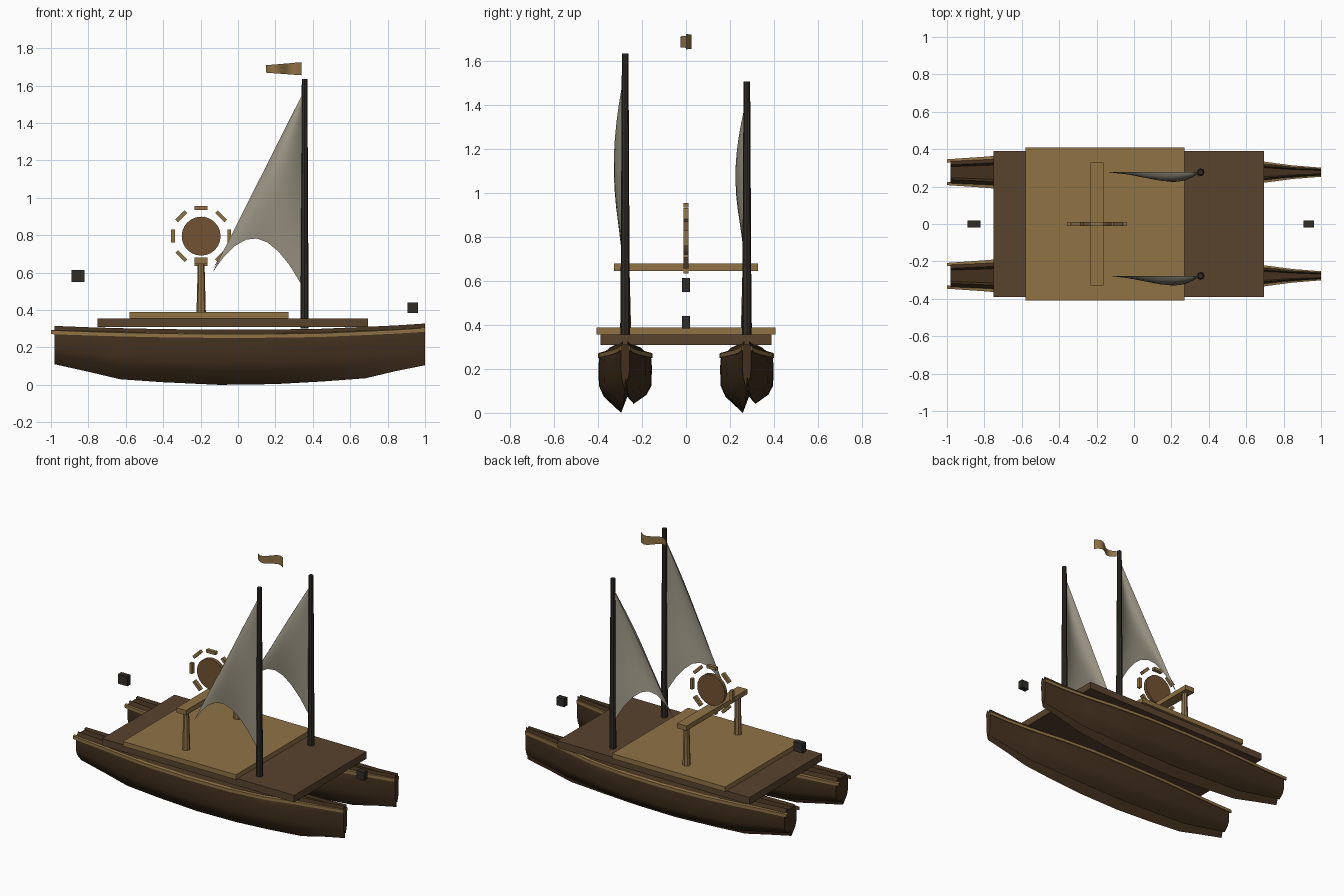
import bpy, bmesh, math
from mathutils import Matrix, Vector

if "Cube" in bpy.data.objects:
    bpy.data.objects.remove(bpy.data.objects["Cube"])


def mat(name, col):
    m = bpy.data.materials.new(name)
    m.diffuse_color = (*col, 1)
    m.use_nodes = True
    m.node_tree.nodes["Principled BSDF"].inputs["Base Color"].default_value = m.diffuse_color
    return m


HULL = mat("hull_wood", (0.055, 0.03, 0.013))
DECK = mat("deck_wood", (0.10, 0.056, 0.027))
TAN = mat("tan_wood", (0.28, 0.17, 0.06))
DISC = mat("disc_wood", (0.17, 0.085, 0.032))
DARK = mat("dark_wood", (0.03, 0.025, 0.02))
CLOTH = mat("sail_cloth", (0.33, 0.30, 0.23))


def finish(bm, name, material, smooth=None, closed=True):
    if closed:
        bmesh.ops.recalc_face_normals(bm, faces=bm.faces[:])
    me = bpy.data.meshes.new(name)
    bm.to_mesh(me)
    bm.free()
    me.materials.append(material)
    ob = bpy.data.objects.new(name, me)
    bpy.context.collection.objects.link(ob)
    if smooth:
        bpy.ops.object.select_all(action='DESELECT')
        ob.select_set(True)
        bpy.context.view_layer.objects.active = ob
        bpy.ops.object.shade_smooth_by_angle(angle=math.radians(smooth))
    return ob


def box(name, lo, hi, material, rot=None):
    bm = bmesh.new()
    lo, hi = Vector(lo), Vector(hi)
    bmesh.ops.create_cube(bm, size=1, matrix=Matrix.Translation((lo + hi) / 2)
                          @ (rot or Matrix()) @ Matrix.Diagonal((*(hi - lo), 1)))
    return finish(bm, name, material)


def cone(name, base, r1, r2, h, material, sides=8, rot=None):
    # Tapered cylinder standing on base (or centred there when rotated)
    bm = bmesh.new()
    off = Vector((0, 0, 0 if rot else h / 2))
    bmesh.ops.create_cone(bm, cap_ends=True, segments=sides, radius1=r1, radius2=r2, depth=h,
                          matrix=Matrix.Translation(Vector(base) + off) @ (rot or Matrix()))
    return finish(bm, name, material, 40)


def loft(name, rings, material, smooth=None):
    # Skin closed rings and cap both ends
    bm = bmesh.new()
    rows = [[bm.verts.new(p) for p in r] for r in rings]
    n = len(rows[0])
    for a, b in zip(rows, rows[1:]):
        for i in range(n):
            j = (i + 1) % n
            bm.faces.new((a[i], a[j], b[j], b[i]))
    bm.faces.new(rows[0])
    bm.faces.new(rows[-1])
    return finish(bm, name, material, smooth)


def grid(name, f, nu, nv, material):
    # Open surface sampled from f(u, v)
    bm = bmesh.new()
    rows = [[bm.verts.new(f(i / nu, j / nv)) for j in range(nv + 1)] for i in range(nu + 1)]
    for a, b in zip(rows, rows[1:]):
        for j in range(nv):
            bm.faces.new((a[j], a[j + 1], b[j + 1], b[j]))
    bmesh.ops.remove_doubles(bm, verts=bm.verts[:], dist=1e-5)
    return finish(bm, name, material, 60, closed=False)


# Hull stations: x, half width, keel z, sheer z
STATIONS = [(-0.98, .066, .11, .315), (-.8, .08, .07, .308), (-.63, .096, .03, .303),
            (-.4, .115, .014, .298), (-.1, .122, .0, .295), (.2, .118, .004, .296),
            (.45, .095, .018, .30), (.68, .055, .035, .31), (.85, .032, .075, .318),
            (1.0, .02, .105, .328)]
# Cross-section: fraction of half width, fraction of height (twin-lobed keel)
SECTION = [(-.6, 1), (-.97, .86), (-1, .7), (-.98, .42), (-.8, .25), (-.15, 0), (.08, .25),
           (.32, .14), (.8, .28), (.98, .42), (1, .7), (.97, .86), (.6, 1), (.45, .93), (-.45, .93)]

# Two hulls with gunwale rails
for side, cy in (("front", -.277), ("back", .277)):
    loft(f"{side}_hull", [[(x, cy + a * w, k + b * (s - k)) for a, b in SECTION]
                          for x, w, k, s in STATIONS], HULL, 35)
    for sgn, tag in ((-1, "outer"), (1, "inner")):
        rings = []
        for x, w, k, s in STATIONS:
            y, z = cy + sgn * w * .97, s - .033
            rings.append([(x - (.02 if x < -.9 else 0), y + sgn * dy, z + dz)
                          for dy, dz in ((-.012, .012), (.005, .009), (.005, -.011), (-.006, -.011))])
        loft(f"{side}_{tag}_rail", rings, TAN)

# Stacked deck platforms
box("lower_deck", (-.75, -.39, .308), (.695, .39, .356), DECK)
box("upper_deck", (-.58, -.408, .356), (.27, .408, .389), TAN)

# Masts and billowing sails: y, mast top, sail head, tack z
for side, y, top, head, tack in (("front", -.277, 1.636, 1.57, .543), ("back", .277, 1.508, 1.44, .56)):
    cone(f"{side}_mast", (.356, y, .3), .022, .015, top - .3, DARK)

    def sail(u, v, y=y, head=head, tack=tack):
        # u runs foot to head, v runs mast to clew
        foot = Vector((.335 - .47 * v, y, tack + .06 * v + .21 * math.sin(math.pi * v) ** .9))
        p = foot.lerp(Vector((.352, y, head)), u)
        belly = math.sin(math.pi * min(1, .12 + .88 * u)) * math.sin(math.pi * v)
        p.y -= .052 * belly
        return p
    grid(f"{side}_sail", sail, 10, 8, CLOTH)

# Cross beam on two posts
box("cross_beam", (-.233, -.328, .647), (-.162, .328, .68), TAN)
for side, y in (("front", -.275), ("back", .275)):
    cone(f"{side}_post", (-.197, y, .385), .025, .018, .265, TAN)

# Round emblem disc with a ring of eight blocks
cone("disc", (-.197, 0, .795), .104, .104, .024, DISC, 24, Matrix.Rotation(math.pi / 2, 4, 'X'))
for i in range(8):
    a = i * math.pi / 4
    c = Vector((-.197 + .15 * math.sin(a), 0, .795 + .15 * math.cos(a)))
    h = Vector((.035, .012, .01))
    box(f"ring_block_{i + 1}", c - h, c + h, TAN, Matrix.Rotation(a, 4, 'Y'))

# Wavy pennant
grid("pennant", lambda u, v: (.34 - .19 * u, .027 * math.sin(2 * math.pi * u),
                              1.655 + .014 * u + v * (.07 - .03 * u)), 10, 1, TAN)

# Small floating blocks at stern and bow
box("stern_block", (-.89, -.018, .55), (-.82, .018, .615), DARK)
box("bow_block", (.905, -.018, .385), (.962, .018, .44), DARK)
